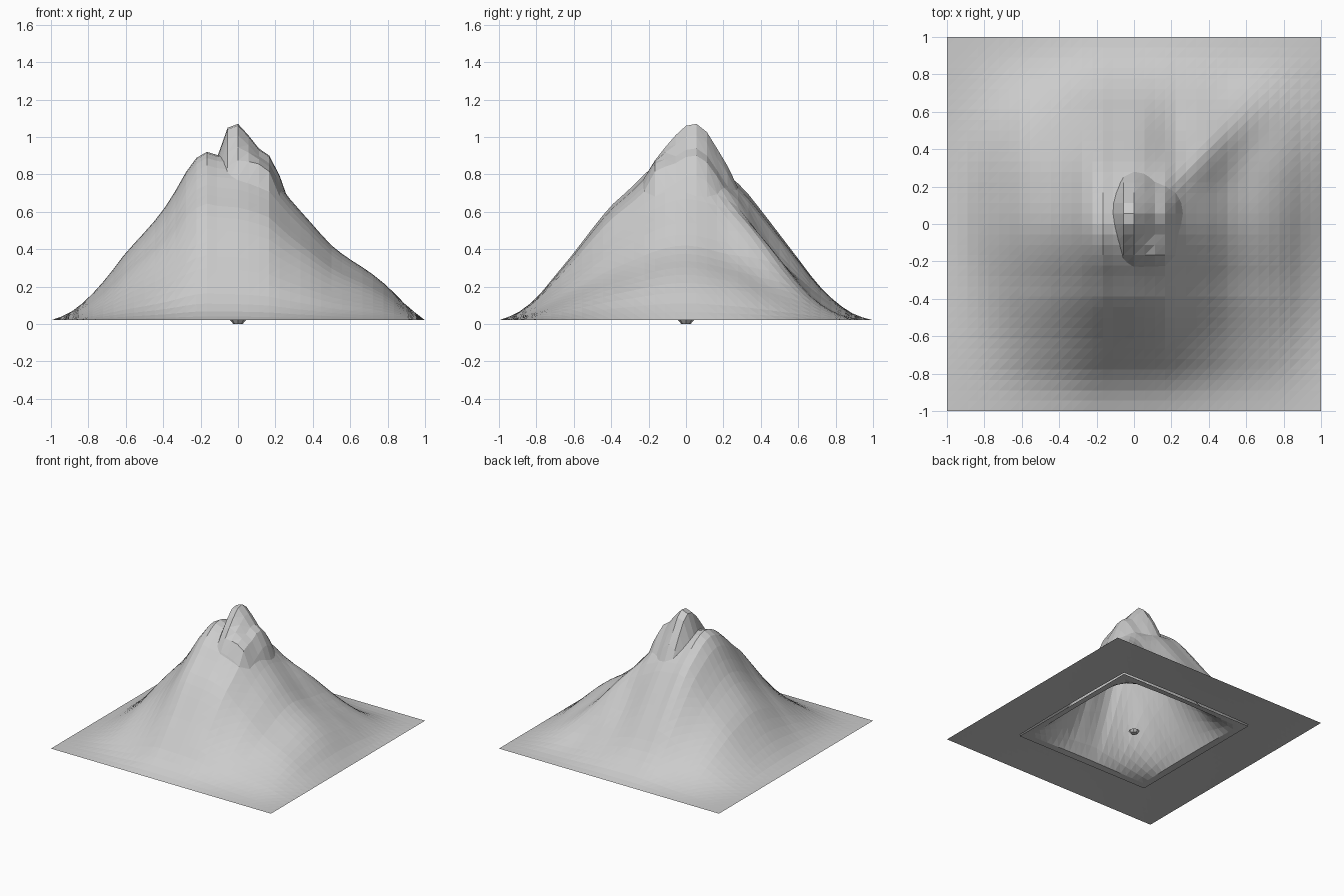
import bpy, bmesh, math

if "Cube" in bpy.data.objects:
    bpy.data.objects.remove(bpy.data.objects["Cube"])

BASE = 0.02
STEP = 1 / 18


def curve(points):
    """Smooth cubic interpolation through a list of (position, height)."""
    n = len(points)

    def slope(i):
        a, b = points[max(i - 1, 0)], points[min(i + 1, n - 1)]
        return (b[1] - a[1]) / (b[0] - a[0])

    def value(t):
        t = min(max(t, points[0][0]), points[-1][0])
        i = 0
        while i < n - 2 and t > points[i + 1][0]:
            i += 1
        (x0, y0), (x1, y1) = points[i], points[i + 1]
        d = x1 - x0
        s = (t - x0) / d
        return max(0, y0 * (1 + 2 * s) * (1 - s) ** 2 + slope(i) * d * s * (1 - s) ** 2
                   + y1 * s * s * (3 - 2 * s) + slope(i + 1) * d * s * s * (s - 1))
    return value


def bump(t, centre, width):
    return math.exp(-((t - centre) / width) ** 2)


def terrain(name, cells, height, hole=0):
    """Open square height field of flat triangles, optionally with a square hole."""
    me = bpy.data.meshes.new(name)
    bm = bmesh.new()
    bmesh.ops.create_grid(bm, x_segments=cells, y_segments=cells, size=cells * STEP / 2)
    inside = [f for f in bm.faces
              if max(abs(c) for c in f.calc_center_median()[:2]) < hole]
    bmesh.ops.delete(bm, geom=inside, context='FACES')
    for v in bm.verts:
        v.co.z = BASE + height(v.co.x, v.co.y)
    bmesh.ops.triangulate(bm, faces=bm.faces[:], quad_method='FIXED')
    bm.to_mesh(me)
    bm.free()
    ob = bpy.data.objects.new(name, me)
    bpy.context.collection.objects.link(ob)
    return ob


# Main mountain: east-west outline times north-south outline
main_x = curve([(-1, 0), (-.9, .04), (-.8, .12), (-.7, .23), (-.6, .36), (-.5, .47),
                (-.4, .59), (-.3, .75), (-.25, .84), (-.167, .90), (-.1, .88), (0, .87),
                (.1, .83), (.17, .79), (.25, .68), (.4, .51), (.5, .40), (.6, .325),
                (.7, .26), (.8, .18), (.9, .08), (1, 0)])
main_y = curve([(-1, 0), (-.9, .045), (-.8, .133), (-.7, .265), (-.6, .40), (-.5, .545),
                (-.4, .68), (-.3, .78), (-.2, .89), (-.1, .97), (0, 1), (.1, .96),
                (.2, .88), (.3, .79), (.4, .655), (.5, .51), (.6, .365), (.7, .22),
                (.8, .11), (.9, .035), (1, 0)])


def main_height(x, y):
    h = main_x(x) * main_y(y)
    # broad spur running to the back right, with a gully beside it
    edge = max(0, (1 - x ** 4) * (1 - y ** 4))
    crest = .12 + .7 * y
    h += .10 * edge * bump(y, .45, .25) * bump(x, crest, .18 if x > crest else .14)
    h -= .06 * edge * bump(y, .48, .22) * bump(x, .18, .1)
    return max(h, 0)


terrain("main_mountain", 36, main_height)

# Underside skirt: nearly flat ring closing the outer part of the base
terrain("base_skirt", 36,
        lambda x, y: .03 * (1 - x * x) * (1 - y * y), hole=11 * STEP)

# Inner peak: smaller terrain whose summit pokes through the main mountain
peak_x = curve([(-.56, 0), (-.5, .10), (-.4, .28), (-.3, .47), (-.2, .70), (-.12, .85),
                (-.055, 1.03), (0, 1.05), (.055, .99), (.11, .92), (.167, .88),
                (.22, .78), (.26, .66), (.35, .45), (.45, .22), (.56, 0)])
peak_y = curve([(-.56, 0), (-.5, .09), (-.4, .30), (-.3, .55), (-.23, .70), (-.14, .83),
                (-.055, .94), (0, .99), (.055, 1), (.11, .96), (.167, .87),
                (.22, .77), (.29, .62), (.4, .34), (.5, .12), (.56, 0)])
terrain("inner_peak", 22, lambda x, y: peak_x(x) * peak_y(y)
        + .11 * bump(x, .13, .1) * bump(y, -.17, .08)
        + .04 * bump(x, .04, .08) * bump(y, .26, .06))

# Small stud under the centre
bpy.ops.mesh.primitive_cone_add(vertices=8, radius1=.025, radius2=.042, depth=.02,
                                location=(0, 0, .01))
bpy.context.object.name = "base_stud"
